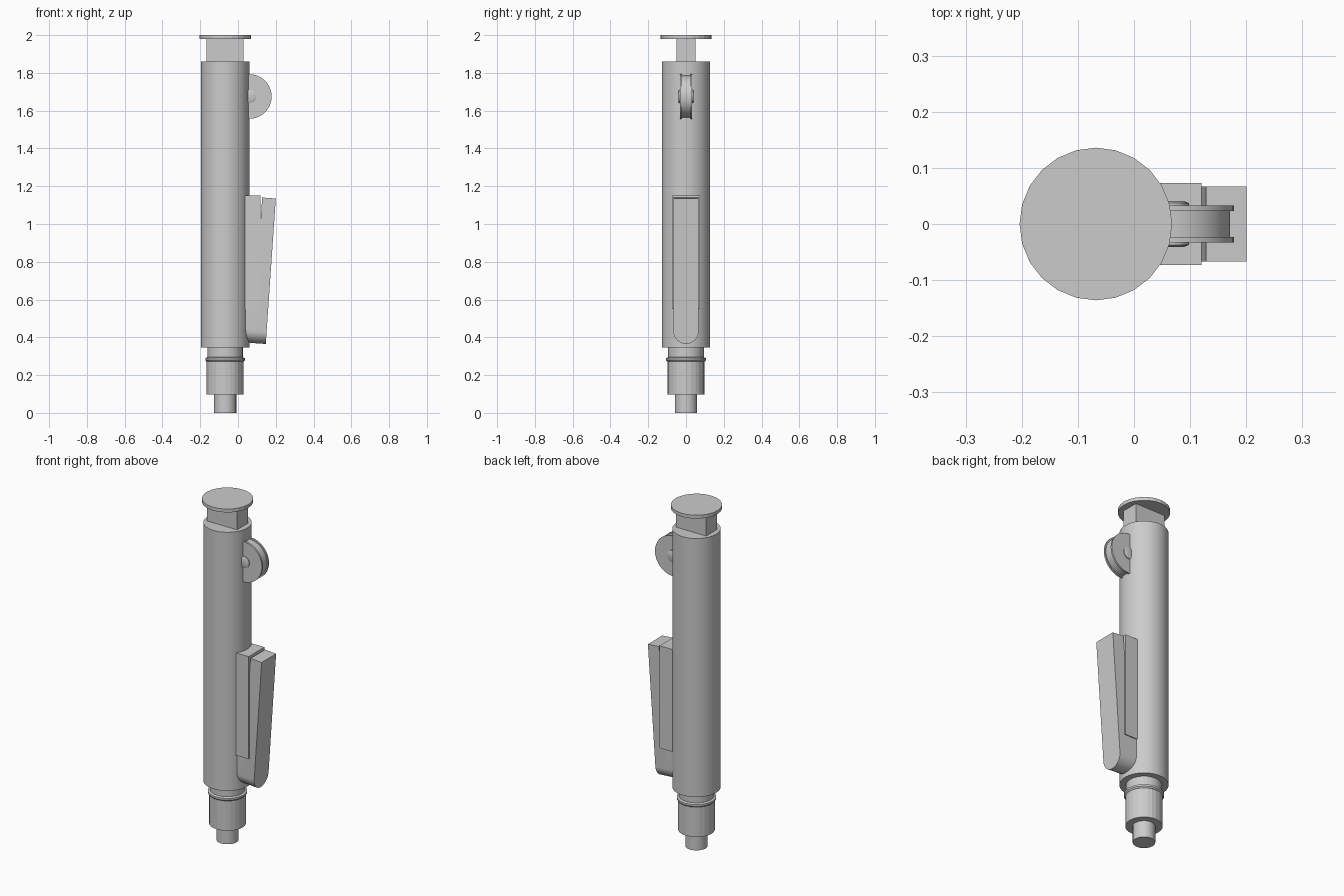
import bpy, bmesh, math

if "Cube" in bpy.data.objects:
    bpy.data.objects.remove(bpy.data.objects["Cube"])

AX = -0.068      # x of the pen axis
TILT = 0.069     # lean of the clip arm


def finish(name, bm, smooth=False):
    bmesh.ops.recalc_face_normals(bm, faces=bm.faces)
    me = bpy.data.meshes.new(name)
    bm.to_mesh(me)
    bm.free()
    ob = bpy.data.objects.new(name, me)
    bpy.context.collection.objects.link(ob)
    if smooth:
        bpy.ops.object.select_all(action='DESELECT')
        ob.select_set(True)
        bpy.context.view_layer.objects.active = ob
        bpy.ops.object.shade_smooth_by_angle(angle=math.radians(30))
    return ob


def lathe(name, profile, sides, centre, axis='Z', smooth=True):
    """Closed solid turned from (radius, height) pairs."""
    bm = bmesh.new()
    rings = []
    for r, h in profile:
        ring = []
        for i in range(sides):
            a = 2 * math.pi * i / sides
            u, v = r * math.cos(a), r * math.sin(a)
            p = (u, v, h) if axis == 'Z' else (u, h, v)
            ring.append(bm.verts.new([c + q for c, q in zip(centre, p)]))
        rings.append(ring)
    for a, b in zip(rings, rings[1:]):
        for i in range(sides):
            j = (i + 1) % sides
            bm.faces.new((a[i], a[j], b[j], b[i]))
    bm.faces.new(rings[0])
    bm.faces.new(rings[-1])
    return finish(name, bm, smooth)


def box(name, x0, x1, y, z0, z1):
    bm = bmesh.new()
    bmesh.ops.create_cube(bm, size=1)
    for v in bm.verts:
        v.co = ((x0 + x1) / 2 + v.co.x * (x1 - x0), v.co.y * 2 * y,
                (z0 + z1) / 2 + v.co.z * (z1 - z0))
    return finish(name, bm)


def outer(z):
    return 0.147 + TILT * (z - 0.365)


def clip_slab(name, z_top, inner, outside, half=0.067, z_bot=0.365, n=16):
    """Round-ended slab between two x functions of z, leaning with the clip."""
    outline = [(half, z_top)]
    for i in range(n + 1):
        a = math.pi * i / n
        outline.append((half * math.cos(a), z_bot + half - half * math.sin(a)))
    outline.append((-half, z_top))
    bm = bmesh.new()
    loops = []
    for f in (inner, outside):
        loops.append([bm.verts.new((f(z), y, z + TILT * (outer(z) - f(z))))
                      for y, z in outline])
    a, b = loops
    for i in range(len(a)):
        j = (i + 1) % len(a)
        bm.faces.new((a[i], a[j], b[j], b[i]))
    bm.faces.new(a)
    bm.faces.new(b)
    return finish(name, bm, True)


# barrel
lathe("barrel", [(0.128, 0.345), (0.128, 1.86)], 48, (AX, 0, 0))

# push button: flat stem and round cap
box("button_stem", AX - 0.098, AX + 0.097, 0.05, 1.84, 1.985)
lathe("button_cap", [(0.136, 1.98), (0.136, 2.0)], 24, (AX, 0, 0), smooth=False)

# grip, collar and nozzle
lathe("grip_neck", [(0.094, 0.27), (0.094, 0.36)], 24, (AX, 0, 0))
lathe("grip_collar", [(0.099, 0.272), (0.105, 0.279), (0.105, 0.29), (0.094, 0.295)],
      24, (AX, 0, 0))
lathe("grip", [(0.098, 0.097), (0.098, 0.278)], 24, (AX, 0, 0), smooth=False)
lathe("nozzle", [(0.059, 0.0), (0.059, 0.11)], 24, (AX, 0, 0))

# grooved thumb wheel and its axle
lathe("wheel", [(0.118, -0.033), (0.118, -0.023), (0.111, -0.023),
                (0.111, 0.023), (0.118, 0.023), (0.118, 0.033)],
      40, (0.06, 0, 1.675), axis='Y')
lathe("wheel_axle", [(0.025, -0.041), (0.034, -0.037), (0.034, 0.037), (0.025, 0.041)],
      20, (0.064, 0, 1.675), axis='Y')

# clip: fixed backing plate, leaning arm, foot joining the arm to the barrel
box("clip_base", 0.03, 0.12, 0.073, 0.55, 1.15)
clip_slab("clip_arm", 1.135, lambda z: outer(z) - 0.072, outer)
clip_slab("clip_foot", 0.56, lambda z: 0.04, lambda z: outer(z) - 0.072)
